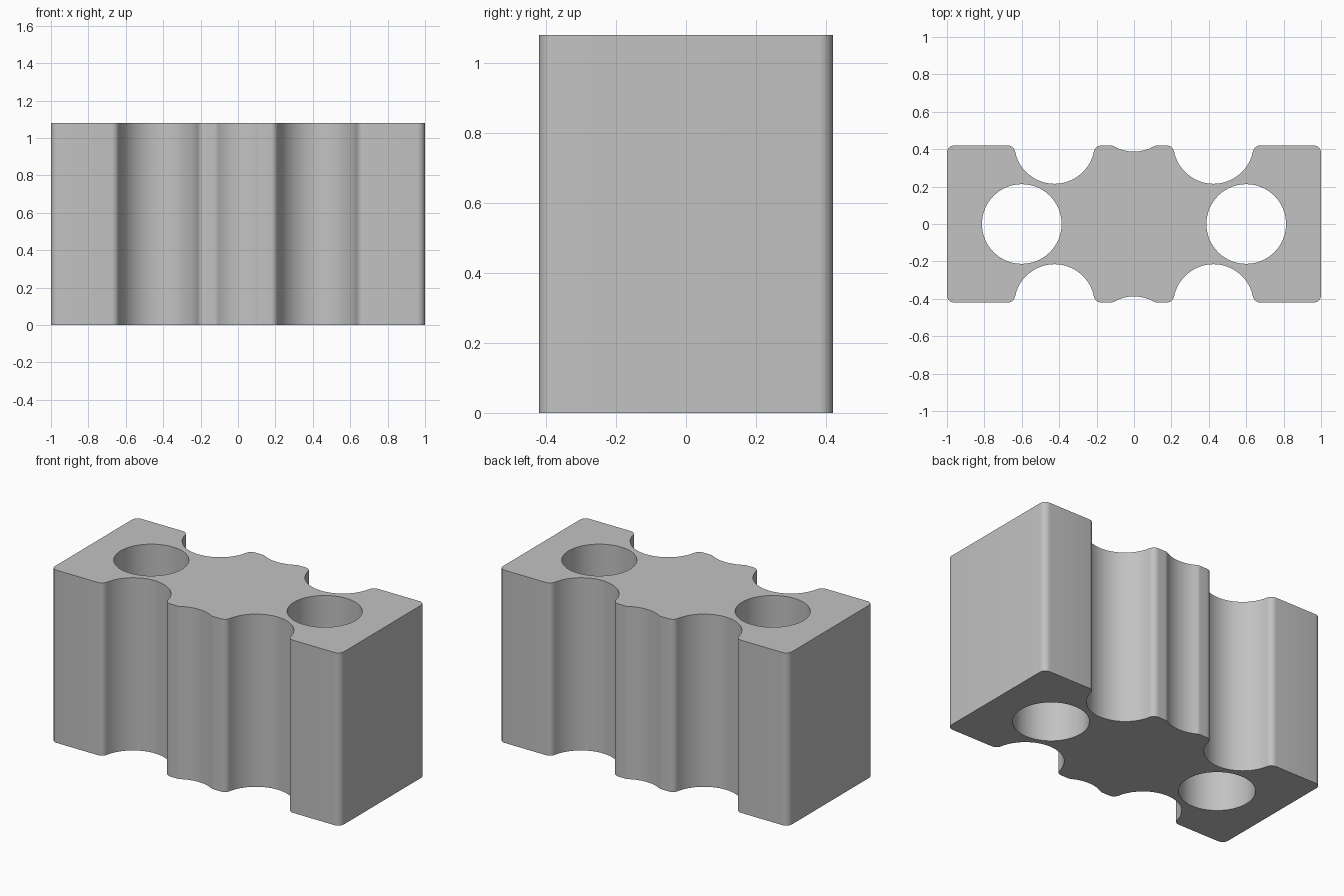
import bpy
import bmesh
from math import sin, cos, pi, sqrt, atan2

if "Cube" in bpy.data.objects:
    bpy.data.objects.remove(bpy.data.objects["Cube"], do_unlink=True)

HEIGHT, HALF_X, HALF_Y = 1.08, 1.0, 0.42
FILLET, GROOVE_R, HOLE_R = 0.04, 0.215, 0.213
HOLE_X = 0.6
GROOVE = (0.425, 0.43)   # centre of each deep side groove
DIP = (0.0, 0.602)       # centre of the shallow middle groove


def arc(center, radius, start, end, steps):
    """Points along a circular arc, both ends included."""
    return [(center[0] + radius * cos(start + (end - start) * i / steps),
             center[1] + radius * sin(start + (end - start) * i / steps))
            for i in range(steps + 1)]


def fillet_center(groove, side):
    """Centre of the rounding between a groove and the flat side."""
    y = HALF_Y - FILLET
    dx = sqrt((GROOVE_R + FILLET) ** 2 - (groove[1] - y) ** 2)
    return (groove[0] + side * dx, y)


def angle(a, b):
    return atan2(b[1] - a[1], b[0] - a[0])


# Quarter outline, from the middle of the back to the end face
dip_edge = fillet_center(DIP, 1)
inner = fillet_center(GROOVE, -1)
outer = fillet_center(GROOVE, 1)
corner = (HALF_X - FILLET, HALF_Y - FILLET)
quarter = arc(DIP, GROOVE_R, -pi / 2, angle(DIP, dip_edge), 8)
quarter += arc(dip_edge, FILLET, angle(dip_edge, DIP), pi / 2, 6)[1:]
quarter += arc(inner, FILLET, pi / 2, angle(inner, GROOVE), 8)
quarter += arc(GROOVE, GROOVE_R, angle(GROOVE, inner) + 2 * pi,
               angle(GROOVE, outer) + 2 * pi, 32)[1:]
quarter += arc(outer, FILLET, angle(outer, GROOVE), pi / 2, 8)[1:]
quarter += arc(corner, FILLET, pi / 2, 0, 8)

# Mirror the quarter into the whole outline
half = quarter + [(x, -y) for x, y in reversed(quarter)]
outline = half + [(-x, y) for x, y in reversed(half[1:-1])]

# Extruded profile with two round through holes
curve = bpy.data.curves.new("block_profile", "CURVE")
curve.dimensions = "2D"
curve.fill_mode = "BOTH"
curve.extrude = HEIGHT / 2
holes = [arc((s * HOLE_X, 0), HOLE_R, 0, 2 * pi, 64)[:-1] for s in (-1, 1)]
for loop in [outline] + holes:
    spline = curve.splines.new("POLY")
    spline.points.add(len(loop) - 1)
    for point, (x, y) in zip(spline.points, loop):
        point.co = (x, y, 0, 1)
    spline.use_cyclic_u = True

block = bpy.data.objects.new("grooved_block", curve)
bpy.context.collection.objects.link(block)
bpy.ops.object.select_all(action="DESELECT")
block.select_set(True)
bpy.context.view_layer.objects.active = block
bpy.ops.object.convert(target="MESH")
block = bpy.context.view_layer.objects.active

# Weld the caps to the walls and stand the block on the ground
bm = bmesh.new()
bm.from_mesh(block.data)
bmesh.ops.remove_doubles(bm, verts=bm.verts, dist=0.0005)
bmesh.ops.translate(bm, verts=bm.verts, vec=(0, 0, HEIGHT / 2))
bmesh.ops.recalc_face_normals(bm, faces=bm.faces)
bm.to_mesh(block.data)
bm.free()
bpy.ops.object.shade_smooth_by_angle(angle=pi / 6)

# Plain grey
grey = bpy.data.materials.new("light_grey")
grey.use_nodes = True
color = (0.54, 0.54, 0.54, 1)
grey.diffuse_color = color
grey.node_tree.nodes["Principled BSDF"].inputs["Base Color"].default_value = color
block.data.materials.clear()
block.data.materials.append(grey)
